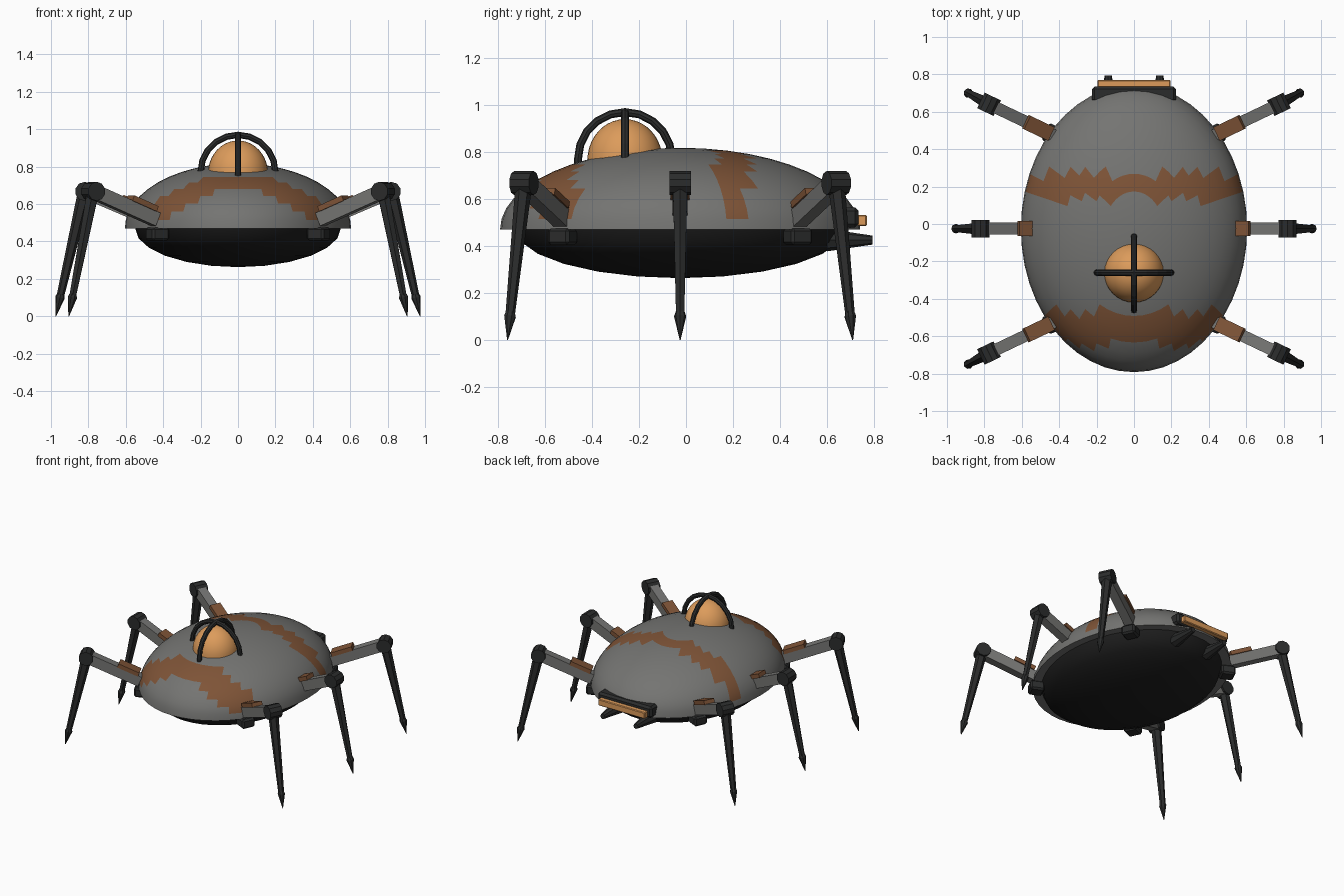
import bpy, bmesh, math
from mathutils import Vector, Matrix

if "Cube" in bpy.data.objects:
    bpy.data.objects.remove(bpy.data.objects["Cube"])

CY = -0.025          # middle of the body along y
RIM = 0.47           # height of the shell rim


def material(name, rgb):
    m = bpy.data.materials.new(name)
    m.diffuse_color = (*rgb, 1)
    m.use_nodes = True
    m.node_tree.nodes["Principled BSDF"].inputs["Base Color"].default_value = m.diffuse_color
    return m


GREY = material("shell grey", (0.175, 0.175, 0.168))
BROWN = material("rust brown", (0.21, 0.088, 0.038))
TAN = material("amber", (0.72, 0.33, 0.105))
DARK = material("joint black", (0.024, 0.025, 0.025))
HULL = material("hull black", (0.013, 0.013, 0.013))


def finish(bm, name, mats, smooth=None):
    bmesh.ops.recalc_face_normals(bm, faces=bm.faces)
    me = bpy.data.meshes.new(name)
    bm.to_mesh(me)
    bm.free()
    ob = bpy.data.objects.new(name, me)
    bpy.context.collection.objects.link(ob)
    for m in mats:
        me.materials.append(m)
    if smooth:
        bpy.ops.object.select_all(action='DESELECT')
        ob.select_set(True)
        bpy.context.view_layer.objects.active = ob
        bpy.ops.object.shade_smooth_by_angle(angle=math.radians(smooth))
    return ob


def half_ellipsoid(center, radii, segs, rings):
    """Half ellipsoid with a flat cap; a negative z radius points it down."""
    bm = bmesh.new()
    loops = []
    for i in range(rings):
        t = math.pi / 2 * i / rings
        loops.append([bm.verts.new((center[0] + radii[0] * math.cos(t) * math.cos(a),
                                    center[1] + radii[1] * math.cos(t) * math.sin(a),
                                    center[2] + radii[2] * math.sin(t)))
                      for a in (2 * math.pi * j / segs for j in range(segs))])
    pole = bm.verts.new((center[0], center[1], center[2] + radii[2]))
    for j in range(segs):
        k = (j + 1) % segs
        for lo, hi in zip(loops, loops[1:]):
            bm.faces.new((lo[j], lo[k], hi[k], hi[j]))
        bm.faces.new((loops[-1][j], loops[-1][k], pole))
    bm.faces.new(loops[0])
    return bm


def frame(origin, x_dir):
    """Matrix with x along x_dir, y horizontal and z as far up as possible."""
    x = Vector(x_dir).normalized()
    y = Vector((0, 0, 1)).cross(x).normalized()
    z = x.cross(y)
    m = Matrix((x, y, z)).transposed().to_4x4()
    m.translation = origin
    return m


def box(name, mat, size, matrix, bevel=0.0):
    bm = bmesh.new()
    bmesh.ops.create_cube(bm, size=1)
    bmesh.ops.scale(bm, vec=size, verts=bm.verts)
    if bevel:
        bmesh.ops.bevel(bm, geom=bm.edges[:], offset=bevel, segments=1, affect='EDGES')
    bmesh.ops.transform(bm, matrix=matrix, verts=bm.verts)
    return finish(bm, name, [mat])


def cone(name, mat, p, q, r1, r2, segs=8, smooth=None):
    p, q = Vector(p), Vector(q)
    bm = bmesh.new()
    bmesh.ops.create_cone(bm, cap_ends=True, segments=segs, radius1=r1, radius2=r2,
                          depth=(q - p).length)
    rot = (q - p).to_track_quat('Z', 'Y').to_matrix().to_4x4()
    bmesh.ops.transform(bm, matrix=Matrix.Translation((p + q) / 2) @ rot, verts=bm.verts)
    return finish(bm, name, [mat], smooth)


# Shell with two jagged bands picked by face position
bm = half_ellipsoid((0, CY, RIM), (0.605, 0.767, 0.348), 48, 12)
for f in bm.faces:
    c = f.calc_center_median()
    if c.z > RIM + 0.046 and (abs(c.y - 0.2) < 0.07 or abs(c.y + 0.55) < 0.09):
        f.material_index = 1
finish(bm, "shell", [GREY, BROWN], 40)

# Dark belly
finish(half_ellipsoid((0, CY, RIM), (0.55, 0.70, -0.207), 48, 6), "belly", [HULL], 40)

# Dome and its crossed guard bars
finish(half_ellipsoid((0, -0.26, 0.765), (0.16, 0.16, 0.175), 32, 10), "dome", [TAN], 40)
for name, d in (("guard_bar_across", Vector((1, 0, 0))), ("guard_bar_along", Vector((0, 1, 0)))):
    bm = bmesh.new()
    rings = []
    n = 10
    side = d.cross(Vector((0, 0, 1)))
    for i in range(-1, n + 2):
        a = math.pi * min(max(i, 0), n) / n
        out = d * math.cos(a) + Vector((0, 0, math.sin(a)))
        p = Vector((0, -0.26, 0.77)) + out * 0.2
        if i in (-1, n + 1):
            p.z -= 0.03
        rings.append([bm.verts.new(p + 0.017 * (out * math.cos(b) + side * math.sin(b)))
                      for b in (math.pi / 4 * k for k in range(8))])
    for r, s in zip(rings, rings[1:]):
        for k in range(8):
            bm.faces.new((r[k], r[(k + 1) % 8], s[(k + 1) % 8], s[k]))
    bm.faces.new(rings[0])
    bm.faces.new(rings[-1])
    finish(bm, name, [DARK])

# Six legs: (name, hip, knee, foot) as offsets from the body middle
legs = (("front", (0.44, -0.505), (0.775, -0.665), (0.905, -0.735)),
        ("middle", (0.47, 0.0), (0.82, 0.0), (0.975, 0.0)),
        ("rear", (0.44, 0.505), (0.775, 0.665), (0.905, 0.735)))
for side, s in (("left", -1), ("right", 1)):
    for row, h, k, t in legs:
        tag = f"{row}_{side}"
        hip = Vector((h[0] * s, h[1] + CY, 0.518))
        knee = Vector((k[0] * s, k[1] + CY, 0.668))
        foot = Vector((t[0] * s, t[1] + CY, 0))
        arm = knee - hip
        m = frame(hip, arm)
        # Upper arm and its brown armour plate
        box(f"upper_leg_{tag}", GREY, (arm.length, 0.064, 0.075),
            m @ Matrix.Translation((arm.length / 2, 0, 0)))
        box(f"leg_plate_{tag}", BROWN, (0.155, 0.08, 0.03),
            m @ Matrix.Translation((0.105, 0, 0.05)))
        # Hip mount under the rim
        flat = Vector((arm.x, arm.y, 0))
        box(f"hip_mount_{tag}", DARK, (0.1, 0.1, 0.07),
            frame(Vector((hip.x, hip.y, 0.44)) - flat.normalized() * 0.01, flat), 0.012)
        # Knee drum, shin and foot spike
        axis = Vector((-flat.y, flat.x, 0)).normalized() * 0.046
        cone(f"knee_{tag}", DARK, knee - axis, knee + axis, 0.051, 0.051, 10)
        ankle = knee.lerp(foot, 0.85)
        cone(f"shin_{tag}", DARK, knee, ankle, 0.036, 0.02, 6)
        cone(f"foot_collar_{tag}", DARK, knee.lerp(foot, 0.82), ankle, 0.019, 0.026)
        cone(f"foot_spike_{tag}", DARK, ankle, foot, 0.026, 0.002)

# Rear bracket, amber light bar and two exhaust prongs
box("rear_bracket", DARK, (0.45, 0.085, 0.085), Matrix.Translation((0, 0.693, 0.522)), 0.015)
box("rear_light_bar", TAN, (0.39, 0.04, 0.048), Matrix.Translation((0, 0.75, 0.508)), 0.005)
for side, s in (("left", -1), ("right", 1)):
    cone(f"rear_prong_{side}", DARK, (0.138 * s, 0.6, 0.425), (0.138 * s, 0.795, 0.425),
         0.048, 0.019)
